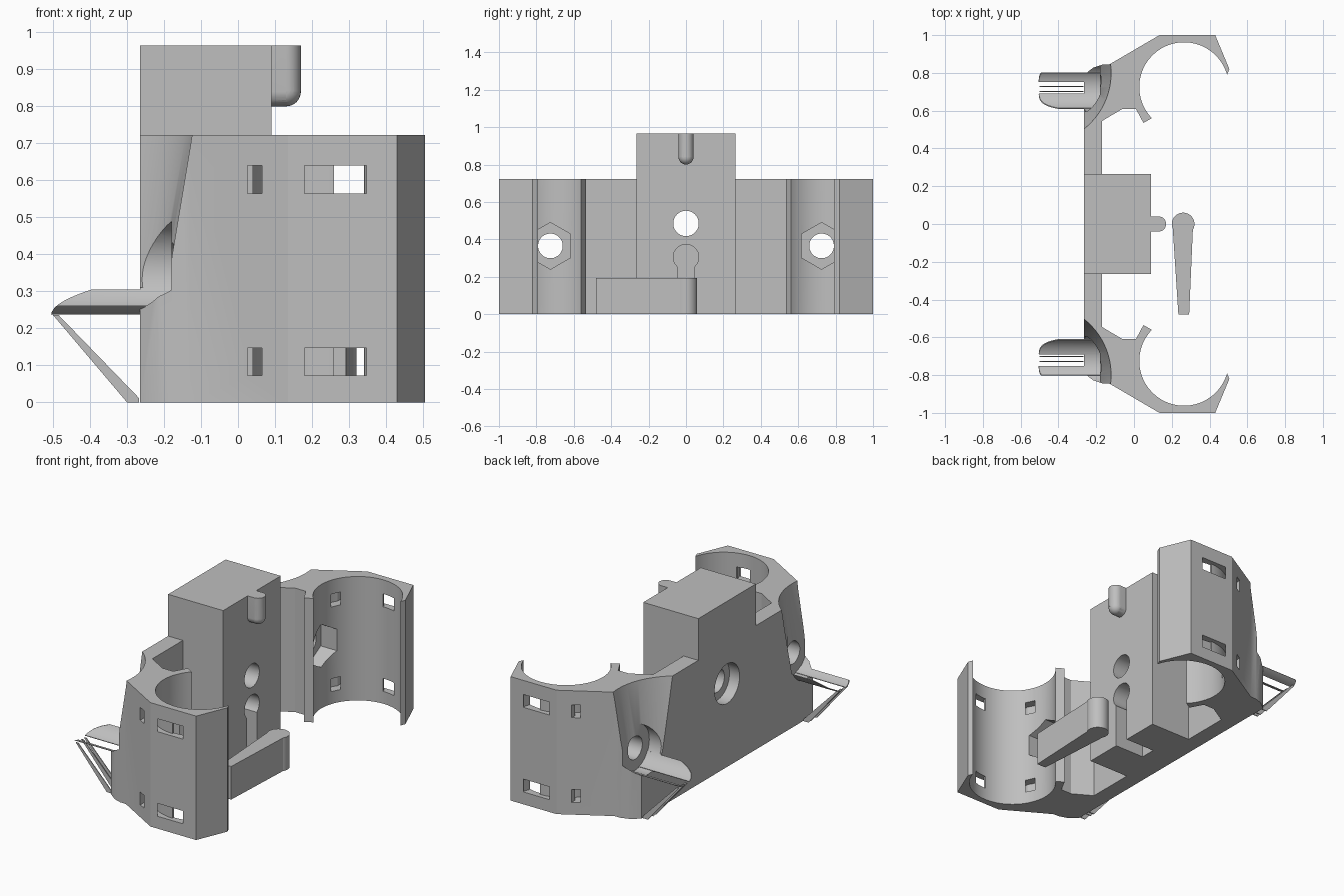
import bpy, bmesh
from math import cos, sin, pi, radians
from mathutils import Matrix, Vector

cube = bpy.data.objects.get("Cube")
if cube:
    bpy.data.objects.remove(cube)

grey = bpy.data.materials.new("plain_grey")
grey.use_nodes = True
colour = (0.52, 0.52, 0.52, 1)
grey.diffuse_color = colour
grey.node_tree.nodes["Principled BSDF"].inputs["Base Color"].default_value = colour


def finish(name, bm):
    bmesh.ops.recalc_face_normals(bm, faces=bm.faces[:])
    mesh = bpy.data.meshes.new(name)
    bm.to_mesh(mesh)
    bm.free()
    mesh.materials.append(grey)
    ob = bpy.data.objects.new(name, mesh)
    bpy.context.collection.objects.link(ob)
    return ob


def prism(name, pts, lo, hi, axis="z"):
    """Extrude a 2D outline along z (points are x, y) or x (points are y, z)."""
    bm = bmesh.new()
    place = (lambda u, v, h: (u, v, h)) if axis == "z" else (lambda u, v, h: (h, u, v))
    rings = [[bm.verts.new(place(u, v, h)) for u, v in pts] for h in (lo, hi)]
    bm.faces.new(rings[0])
    bm.faces.new(rings[1][::-1])
    n = len(pts)
    for i in range(n):
        j = (i + 1) % n
        bm.faces.new((rings[0][i], rings[0][j], rings[1][j], rings[1][i]))
    return finish(name, bm)


def arc(cx, cy, r, a0, a1, n):
    return [(cx + r * cos(radians(a0 + (a1 - a0) * i / n)),
             cy + r * sin(radians(a0 + (a1 - a0) * i / n))) for i in range(n + 1)]


def circle(cx, cy, r, n=48):
    return arc(cx, cy, r, 0, 360, n)[:-1]


def rect(x0, x1, y0, y1):
    return [(x0, y0), (x1, y0), (x1, y1), (x0, y1)]


def cone(name, x, y, z0, z1, r0, r1):
    bm = bmesh.new()
    bmesh.ops.create_cone(bm, cap_ends=True, segments=96, radius1=r0, radius2=r1,
                          depth=z1 - z0, matrix=Matrix.Translation((x, y, (z0 + z1) / 2)))
    return finish(name, bm)


def activate(ob):
    bpy.ops.object.select_all(action="DESELECT")
    ob.select_set(True)
    bpy.context.view_layer.objects.active = ob


def boolean(ob, tools, operation="DIFFERENCE"):
    for tool in tools:
        tool.hide_render = True
        activate(ob)
        mod = ob.modifiers.new("cut", "BOOLEAN")
        mod.operation, mod.solver, mod.object = operation, "EXACT", tool
        bpy.ops.object.modifier_apply(modifier=mod.name)
        bpy.data.objects.remove(tool)


def smooth(ob):
    activate(ob)
    bpy.ops.object.shade_smooth_by_angle(angle=radians(30))


# Central block with a through bolt hole and a keyhole slot
BACK, FRONT, HALF = -0.265, 0.09, 0.265
block = prism("central_block", rect(BACK, FRONT, -HALF, HALF), 0, 0.965)
boolean(block, [
    prism("bolt_hole", circle(0, 0.485, 0.068), -0.4, 0.2, "x"),
    prism("bolt_recess", circle(0, 0.485, 0.115), -0.4, -0.2, "x"),
    prism("key_hole", circle(0, 0.305, 0.068), -0.1, 0.2, "x"),
    prism("key_slot", rect(-0.045, 0.045, -0.1, 0.3), -0.1, 0.2, "x"),
])
smooth(block)

# Rounded peg near the top of the block
peg = prism("peg", [(0.08, -0.04)] + arc(0.13, 0, 0.04, -90, 90, 16) + [(0.08, 0.04)], 0.84, 0.965)
bm = bmesh.new()
bmesh.ops.create_uvsphere(bm, u_segments=24, v_segments=16, radius=0.04,
                          matrix=Matrix.Translation((0.13, 0, 0.84)))
boolean(peg, [prism("peg_underside", circle(0, 0.84, 0.04, 32), 0.08, 0.13, "x"),
              finish("peg_tip", bm)], "UNION")
smooth(peg)

# Loose lever with a round end
lever = prism("lever", circle(0.26, 0, 0.06), 0, 0.193)
boolean(lever, [prism("lever_arm", [(0.205, -0.02), (0.235, -0.48), (0.292, -0.48), (0.312, -0.02)],
                      0, 0.193)], "UNION")
smooth(lever)

# Bearing holders, one at each end
CX, CY, BORE, HOLE_Z = 0.265, 0.725, 0.237, 0.365


def holder(side, s):
    def flip(pts):
        return [(u, v * s) for u, v in pts]

    def flip_x(pts):
        return [(u * s, v) for u, v in pts]

    outline = [(BACK, HALF), (-0.17, HALF), (-0.17, 0.545), (-0.06, 0.61), (0.01, 0.61), (0.05, 0.535)]
    outline += arc(CX, CY, BORE, 224, 16, 48)
    outline += [(0.505, 0.82), (0.43, 1), (0.135, 1), (-0.13, 0.845), (-0.17, 0.843),
                (-0.215, 0.828), (BACK, 0.79)]
    body = prism(side + "_bearing_holder", flip(outline), 0, 0.722)

    # Screw access, screw hole and nut trap
    cuts = [
        cone("access", -0.5, 0.8 * s, 0.31, 0.8, 0.31, 0.392),
        prism("counterbore", flip_x(circle(CY, HOLE_Z, 0.13)), -0.6, -0.18, "x"),
        prism("screw_hole", flip_x(circle(CY, HOLE_Z, 0.066)), -0.4, 0.2, "x"),
        prism("nut_trap", flip_x(arc(CY, HOLE_Z, 0.125, 90, 390, 5)), -0.05, 0.15, "x"),
    ]
    # Curved strap channels with windows in the outer wall
    channel = arc(CX, CY, 0.287, 72, 160, 24) + arc(CX, CY, 0.25, 160, 72, 24)
    for z0, z1 in ((0.072, 0.147), (0.565, 0.64)):
        for pts in (channel, rect(0.025, 0.065, 0.8, 1.1),
                    rect(0.18, 0.26, 0.98, 1.1), rect(0.26, 0.34, 0.9, 0.985)):
            cuts.append(prism("strap_cut", flip(pts), z0, z1))
    boolean(body, cuts)
    smooth(body)

    # Thin curved trough strips behind the screw recess
    for part, a0, a1, tip in (("inner", 208, 254, -0.505), ("outer", 282, 306, -0.505)):
        section = arc(CY, HOLE_Z, 0.131, a0, a1, 12) + arc(CY, HOLE_Z, 0.127, a1, a0, 12)
        strip = prism(side + "_trough_" + part, flip_x(section), tip, -0.18, "x")
        for v in strip.data.vertices:      # rounded free end
            if v.co.x < -0.4:
                v.co.x += 0.11 * ((v.co.z - 0.235) / 0.07) ** 2
        smooth(strip)

    # Slender slanted ribs below the trough
    for i, y in enumerate((0.70, 0.725, 0.775)):
        bm = bmesh.new()
        vs = [bm.verts.new((x, (y + d) * s, z)) for d in (0, 0.005)
              for x, z in ((-0.5, 0.236), (-0.485, 0.236), (-0.268, 0.012), (-0.268, 0), (-0.3, 0))]
        n = len(vs) // 2
        bm.faces.new(vs[:n])
        bm.faces.new(vs[n:][::-1])
        for a in range(n):
            b = (a + 1) % n
            bm.faces.new((vs[a], vs[b], vs[b + n], vs[a + n]))
        finish(side + "_rib_" + str(i + 1), bm)


holder("back", 1)
holder("front", -1)
